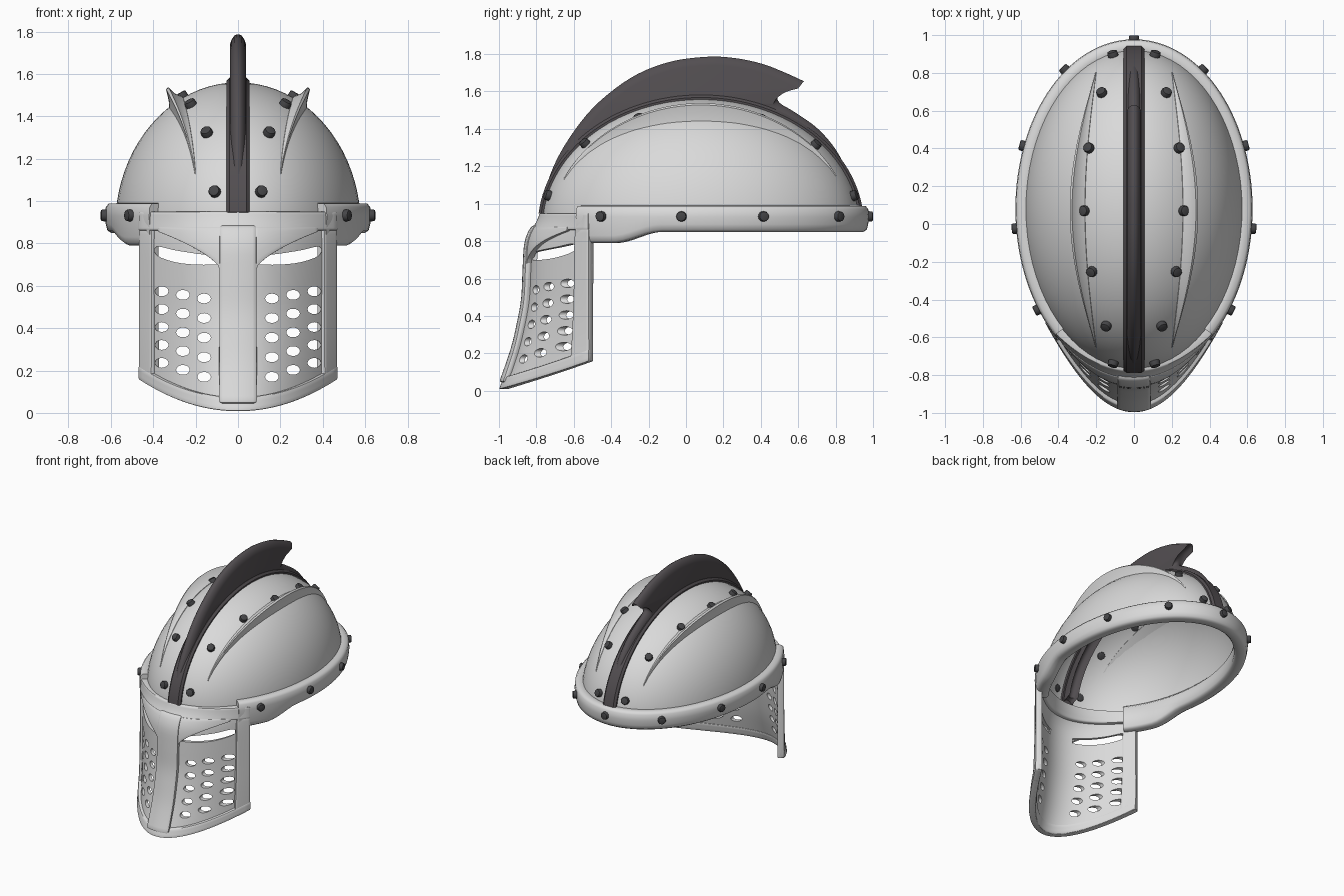
import bpy, bmesh, math
from mathutils import Vector

if "Cube" in bpy.data.objects:
    bpy.data.objects.remove(bpy.data.objects["Cube"])


def material(name, rgb):
    m = bpy.data.materials.new(name)
    m.diffuse_color = (*rgb, 1)
    m.use_nodes = True
    m.node_tree.nodes["Principled BSDF"].inputs["Base Color"].default_value = m.diffuse_color
    return m


STEEL = material("pale_steel", (0.70, 0.70, 0.70))
CREST = material("dark_crest", (0.085, 0.076, 0.082))
RIVET = material("dark_rivet", (0.06, 0.06, 0.064))


def finish(name, bm, mat, angle=35, bevel=0, cutter=None):
    bmesh.ops.recalc_face_normals(bm, faces=bm.faces[:])
    me = bpy.data.meshes.new(name)
    bm.to_mesh(me)
    bm.free()
    ob = bpy.data.objects.new(name, me)
    bpy.context.collection.objects.link(ob)
    me.materials.append(mat)
    bpy.ops.object.select_all(action='DESELECT')
    ob.select_set(True)
    bpy.context.view_layer.objects.active = ob
    if cutter:
        mod = ob.modifiers.new("holes", 'BOOLEAN')
        mod.operation, mod.solver, mod.object = 'DIFFERENCE', 'EXACT', cutter
        bpy.ops.object.modifier_apply(modifier=mod.name)
    if bevel:
        mod = ob.modifiers.new("soft_edges", 'BEVEL')
        mod.width, mod.segments, mod.limit_method = bevel, 2, 'ANGLE'
        mod.angle_limit = math.radians(40)
        bpy.ops.object.modifier_apply(modifier=mod.name)
    bpy.ops.object.shade_smooth_by_angle(angle=math.radians(angle))
    return ob


def add_loft(bm, sections):
    rings = [[bm.verts.new(p) for p in s] for s in sections]
    n = len(rings[0])
    for a, b in zip(rings, rings[1:]):
        for i in range(n):
            bm.faces.new((a[i], a[(i + 1) % n], b[(i + 1) % n], b[i]))
    bm.faces.new(rings[0])
    bm.faces.new(rings[-1])


def loft(name, sections, mat, **kw):
    bm = bmesh.new()
    add_loft(bm, sections)
    return finish(name, bm, mat, **kw)


def spline(pts, n=5):
    out = []
    for i in range(len(pts) - 1):
        p = [Vector(pts[max(0, min(len(pts) - 1, i + k))]) for k in (-1, 0, 1, 2)]
        for j in range(n):
            t = j / n
            out.append(0.5 * (2 * p[1] + (p[2] - p[0]) * t
                              + (2 * p[0] - 5 * p[1] + 4 * p[2] - p[3]) * t * t
                              + (3 * p[1] - p[0] - 3 * p[2] + p[3]) * t ** 3))
    return out + [Vector(pts[-1])]


# Dome: upper half of an ellipsoid
CY, CZ, A, B, H = 0.08, 0.88, 0.58, 0.85, 0.68


def dome_z(x, y):
    return CZ + H * math.sqrt(max(0, 1 - (x / A) ** 2 - ((y - CY) / B) ** 2))


bm = bmesh.new()
bmesh.ops.create_uvsphere(bm, u_segments=72, v_segments=40, radius=1)
bmesh.ops.delete(bm, geom=[v for v in bm.verts if v.co.z < -0.01], context='VERTS')
for v in bm.verts:
    v.co = (v.co.x * A, CY + v.co.y * B, CZ + v.co.z * H)
dome = finish("dome", bm, STEEL)
mod = dome.modifiers.new("shell", 'SOLIDIFY')
mod.thickness, mod.offset = 0.015, -1
bpy.ops.object.modifier_apply(modifier=mod.name)

# Rim band round the sides and back, deeper at its two front ends
start = math.asin(-0.64 / B)
secs = []
for i in range(97):
    th = start + (math.pi - 2 * start) * i / 96
    c, s = math.cos(th), math.sin(th)
    p = Vector((A * c, CY + B * s, 0))
    nrm = Vector((c / A, s / B, 0)).normalized()
    k = min(1, max(0, (p.y + 0.38) / 0.25))
    zl = 0.79 + 0.06 * k * k * (3 - 2 * k)
    prof = [(-.05, zl + .015), (-.035, zl), (.02, zl), (.037, zl + .012), (.044, zl + .04),
            (.048, .93), (.044, .972), (.03, .988), (-.02, .99), (-.05, .96)]
    secs.append([p + nrm * r + Vector((0, 0, z)) for r, z in prof])
loft("rim_band", secs, STEEL, angle=50)

# Curved side ridges
for side, label in ((1, "right"), (-1, "left")):
    secs = []
    for i in range(41):
        t = 0.005 + 0.99 * i / 40
        y, s = -0.66 + 1.47 * t, math.sin(math.pi * t)
        xi, xt, xo = 0.2 + 0.06 * s, 0.2 + 0.14 * s, 0.2 + 0.125 * s
        d = dome_z(xi, y)
        zo = dome_z(xo, y)
        ring = [(xi - .01, d - .02), (xi, d + .004), ((xi + xt) / 2, d + .016 * s + .004),
                (xt - .012 * s, d + .046 * s + .004), (xt, d + .04 * s),
                (xo + .002, zo + .03 * s), (xo, zo - .02)]
        secs.append([(side * x, y, z) for x, z in ring])
    loft(label + "_ridge", secs, STEEL, angle=40)

# Dark crest: strip over the dome and fin with swept back tip
secs = []
for i in range(61):
    ph = math.radians(5.5 + 169 * i / 60)
    c, s = math.cos(ph), math.sin(ph)
    p = Vector((0, CY + B * c, CZ + H * s))
    nrm = Vector((0, c / B, s / H)).normalized()
    secs.append([p + nrm * o + Vector((x, 0, 0)) for x, o in
                 ((-.05, -.035), (-.055, .008), (-.04, .022), (.04, .022), (.055, .008), (.05, -.035))])
loft("crest_strip", secs, CREST)

top = spline([(-.77, .96), (-.735, 1.13), (-.65, 1.31), (-.5, 1.51), (-.3, 1.67), (-.1, 1.755),
              (.1, 1.785), (.25, 1.78), (.4, 1.75), (.52, 1.705), (.63, 1.655)])
back = spline([(.63, 1.655), (.55, 1.63), (.495, 1.58), (.5, 1.54), (.58, 1.49), (.7, 1.405),
               (.8, 1.29), (.87, 1.15), (.905, 1.0)])
base = [(CY + .93 * B * math.cos(a), CZ + .95 * H * math.sin(a))
        for a in [math.radians(10 + 160 * i / 30) for i in range(31)]]
outline = top + back[1:] + [Vector(b) for b in base]
mid = Vector((0.08, 0.95))
secs = []
for x, k in ((-.038, .945), (-.03, .97), (-.018, .992), (-.006, 1), (.006, 1), (.018, .992), (.03, .97), (.038, .945)):
    secs.append([(x, *(mid + (p - mid) * k)) for p in outline])
loft("crest_fin", secs, CREST, angle=40)

# Visor surface: parabolic in plan, flaring forward at the bottom
front = spline([(.0, -.985), (.02, -.975), (.22, -.905), (.38, -.867), (.5, -.847), (.65, -.84),
                (.78, -.832), (.85, -.81), (.9, -.78), (.95, -.76), (1.0, -.75)])
W = 0.455


def visor_point(x, z, off):
    z = min(max(z, 0.001), 0.999)
    for p, q in zip(front, front[1:]):
        if p[0] <= z <= q[0]:
            yf = p[1] + (q[1] - p[1]) * (z - p[0]) / (q[0] - p[0])
            break
    u = x / W
    depth = -0.51 - yf
    nrm = Vector((2 * depth * u / W, -1, 0)).normalized()
    return Vector((x, yf + depth * u * u, z)) + nrm * off


def bottom(x):
    return 0.008 + 0.15 * (x / W) ** 2


def plate(bm, x0, x1, lo, hi, out, inn, nx=24, nz=16):
    secs = []
    for i in range(nx + 1):
        x = x0 + (x1 - x0) * i / nx
        zs = [lo(x) + (hi(x) - lo(x)) * j / nz for j in range(nz + 1)]
        secs.append([visor_point(x, z, out) for z in zs]
                    + [visor_point(x, z, inn) for z in reversed(zs)])
    add_loft(bm, secs)


# Cutters for the eye slits and breathing holes
bm = bmesh.new()
shapes = []
for sx in (1, -1):
    shapes.append([(sx * x, z) for x, z in spline(
        [(.10, .70), (.2, .70), (.3, .712), (.385, .745), (.383, .785), (.3, .768), (.2, .752), (.1, .74)], 3)])
    for col in range(3):
        for row in range(5):
            cx, cz = 0.16 + 0.1 * col, 0.17 + 0.033 * col + row * (0.0925 - 0.004 * col)
            shapes.append([(sx * cx + .032 * math.cos(a), cz + .023 * math.sin(a))
                           for a in [math.tau * k / 16 for k in range(16)]])
for sh in shapes:
    add_loft(bm, [[(x, y, z) for x, z in sh] for y in (-1.2, -0.3)])
cutter = finish("hole_cutter", bm, STEEL)
cutter.hide_render = True

# Pierced face plate
bm = bmesh.new()
plate(bm, -W, W, bottom, lambda x: 0.94, 0, -0.025, 40, 24)
finish("face_plate", bm, STEEL, cutter=cutter)
bpy.data.objects.remove(cutter)

# Raised frame, brow and nose bar
bm = bmesh.new()
plate(bm, -W, W, bottom, lambda x: bottom(x) + 0.065, 0.02, -0.03, 40, 3)
finish("visor_bottom_edge", bm, STEEL, bevel=0.008)
bm = bmesh.new()
plate(bm, -W, W, lambda x: 0.86, lambda x: 0.95, 0.022, -0.05, 40, 6)
finish("brow_band", bm, STEEL, bevel=0.008)
for s, label in ((1, "right"), (-1, "left")):
    bm = bmesh.new()
    plate(bm, s * .395, s * W, bottom, lambda x: 0.88, 0.018, -0.03, 6, 20)
    finish(label + "_visor_edge", bm, STEEL, bevel=0.008)
    bm = bmesh.new()
    plate(bm, s * .075, s * .36,
          lambda x: 0.665 + 0.19 * max(0, (abs(x) - .075) / .285) ** 0.6,
          lambda x: 0.875, 0.025, -0.01, 20, 6)
    finish(label + "_eyebrow", bm, STEEL, bevel=0.006)
bm = bmesh.new()
plate(bm, -.083, .083, lambda x: 0.045, lambda x: 0.885, 0.034, -0.01, 8, 24)
finish("nose_bar", bm, STEEL, bevel=0.015)

# Rivets on the dome and rim
spots = []
for s in (1, -1):
    for x, y in ((.108, -.73), (.145, -.535), (.22, -.25), (.26, .07), (.235, .40), (.168, .69), (.11, .89)):
        p = Vector((s * x, y, dome_z(x, y)))
        spots.append((p, Vector((p.x / A ** 2, (y - CY) / B ** 2, (p.z - CZ) / H ** 2)).normalized()))
    for y in (-.43, -.02, .40, .78):
        x = A * math.sqrt(1 - ((y - CY) / B) ** 2)
        n = Vector((s * x / A ** 2, (y - CY) / B ** 2, 0)).normalized()
        spots.append((Vector((s * x, y, .932)) + n * .045, n))
spots.append((Vector((0, CY + B + .042, .932)), Vector((0, 1, 0))))
bm = bmesh.new()
for p, n in spots:
    m = n.to_track_quat('Z', 'Y').to_matrix().to_4x4()
    m.translation = p + n * 0.002
    bmesh.ops.create_cone(bm, cap_ends=True, segments=12, radius1=.029, radius2=.027, depth=.05, matrix=m)
finish("rivets", bm, RIVET, bevel=0.007)
